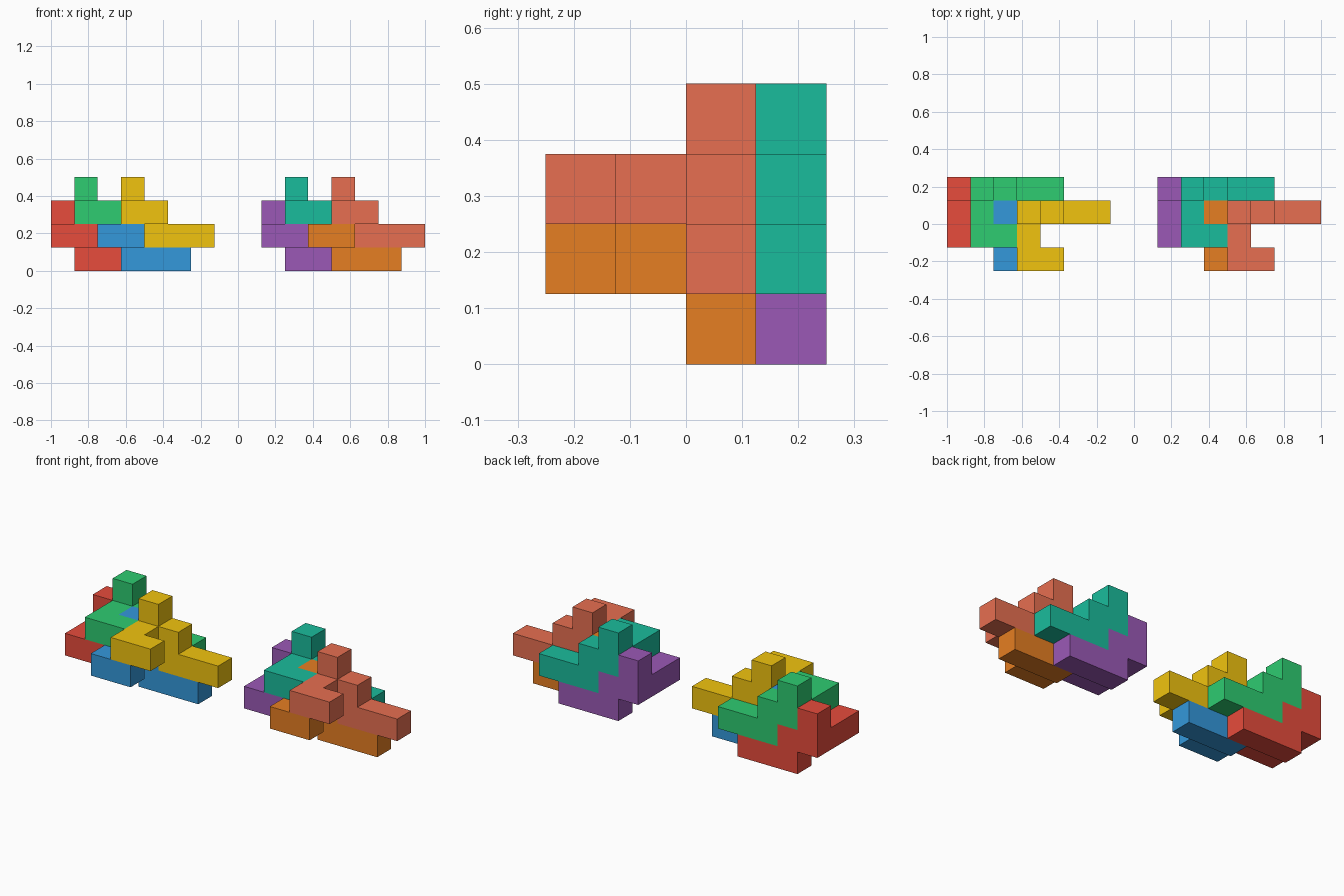
import bpy, bmesh
from mathutils import Vector

if "Cube" in bpy.data.objects:
    bpy.data.objects.remove(bpy.data.objects["Cube"])

U = 0.125  # edge of one cube cell

# The nine cells of the repeated puzzle piece (x, y, z)
CELLS = [(0, 1, 1), (1, 1, 1), (0, 2, 1), (0, 3, 1), (0, 3, 2),
         (1, 3, 1), (1, 3, 0), (2, 3, 0), (3, 3, 0)]

# Cell offset of each of the four interlocking pieces in a cluster
OFFSETS = {"rear_lower": (0, 0, 0), "front_lower": (2, -1, 0),
           "rear_upper": (1, 0, 1), "front_upper": (3, -1, 1)}

# Cluster start in x cells, and one colour per piece
CLUSTERS = {
    "left": (0, [(231, 76, 60), (52, 152, 219), (46, 204, 113), (241, 196, 15)]),
    "right": (9, [(155, 89, 182), (230, 126, 34), (26, 188, 156), (231, 111, 81)]),
}


def linear(c):
    c /= 255
    return c / 12.92 if c <= 0.04045 else ((c + 0.055) / 1.055) ** 2.4


def make_piece(name, offset, rgb):
    bm = bmesh.new()
    filled = set(CELLS)
    base = Vector((-1, -0.25, 0)) + Vector(offset) * U
    # Only the outer sides of the cells become faces
    for cell in CELLS:
        centre = Vector(cell) + Vector((0.5, 0.5, 0.5))
        for axis in range(3):
            for sign in (-1, 1):
                n = Vector((0, 0, 0))
                n[axis] = sign
                if tuple(int(a + b) for a, b in zip(cell, n)) in filled:
                    continue
                u = Vector((0, 0, 0))
                u[(axis + 1) % 3] = 0.5
                v = n.cross(u)
                mid = centre + n * 0.5
                corners = (mid - u - v, mid + u - v, mid + u + v, mid - u + v)
                bm.faces.new([bm.verts.new(base + p * U) for p in corners])
    bmesh.ops.remove_doubles(bm, verts=bm.verts[:], dist=1e-4)
    # Merge coplanar cell sides into clean flat faces
    bmesh.ops.dissolve_limit(bm, angle_limit=0.01, verts=bm.verts[:], edges=bm.edges[:])
    bmesh.ops.recalc_face_normals(bm, faces=bm.faces[:])
    mesh = bpy.data.meshes.new(name)
    bm.to_mesh(mesh)
    bm.free()
    mat = bpy.data.materials.new(name + "_colour")
    mat.diffuse_color = (*[linear(c) for c in rgb], 1)
    mat.use_nodes = True
    mat.node_tree.nodes["Principled BSDF"].inputs["Base Color"].default_value = mat.diffuse_color
    mesh.materials.append(mat)
    bpy.context.collection.objects.link(bpy.data.objects.new(name, mesh))


# Two identical clusters side by side
for side, (start, colours) in CLUSTERS.items():
    for (part, (x, y, z)), rgb in zip(OFFSETS.items(), colours):
        make_piece(f"{side}_{part}_piece", (x + start, y, z), rgb)
